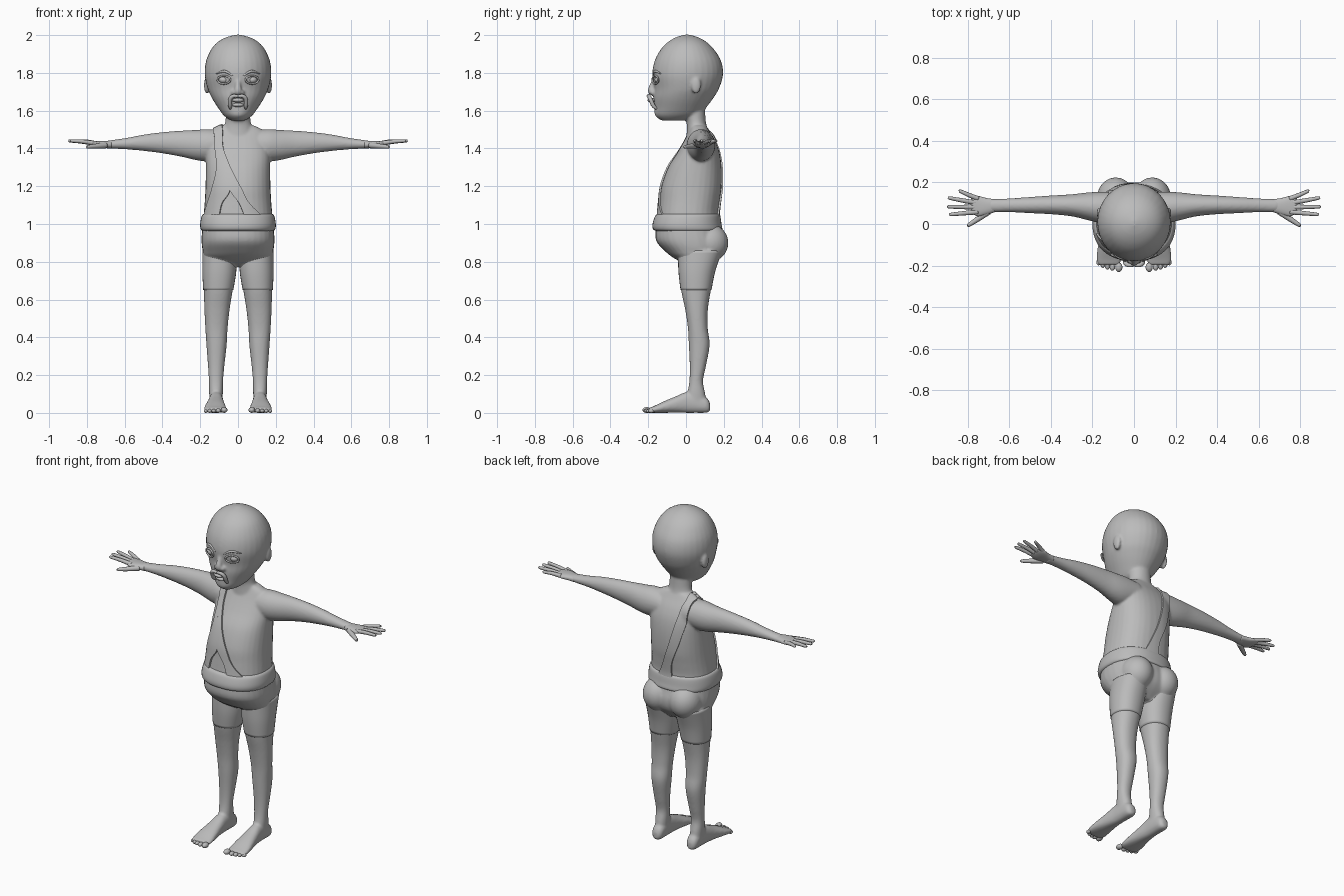
import bpy, bmesh, math
from mathutils import Vector

if "Cube" in bpy.data.objects:
    bpy.data.objects.remove(bpy.data.objects["Cube"], do_unlink=True)

GREY = (.5, .5, .5, 1)
clay = bpy.data.materials.new("clay grey")
clay.use_nodes = True
clay.diffuse_color = GREY
bsdf = next(n for n in clay.node_tree.nodes if n.type == "BSDF_PRINCIPLED")
bsdf.inputs["Base Color"].default_value = GREY
bsdf.inputs["Roughness"].default_value = .7


def finish(name, bm):
    bmesh.ops.recalc_face_normals(bm, faces=bm.faces)
    mesh = bpy.data.meshes.new(name)
    bm.to_mesh(mesh)
    bm.free()
    mesh.shade_smooth()
    mesh.materials.append(clay)
    ob = bpy.data.objects.new(name, mesh)
    bpy.context.collection.objects.link(ob)
    return ob


def spline(rows, steps):
    """Smooth interpolation through rows of numbers."""
    out = []
    for i in range(len(rows) - 1):
        a, b, c, d = rows[max(i - 1, 0)], rows[i], rows[i + 1], rows[min(i + 2, len(rows) - 1)]
        for k in range(steps):
            t = k / steps
            out.append([q + .5 * t * (r - p + t * (2 * p - 5 * q + 4 * r - s + t * (3 * (q - r) + s - p)))
                        for p, q, r, s in zip(a, b, c, d)])
    return out + [list(rows[-1])]


def loft(name, rings, axis="z", side=1, power=2.0, sides=32, steps=5):
    """Skin closed rings given as (position, u min, u max, v min, v max)."""
    bm = bmesh.new()
    loops = []
    for t, u0, u1, v0, v1 in spline(rings, steps):
        loop = []
        for k in range(sides):
            a = math.tau * k / sides
            c, s = math.cos(a), math.sin(a)
            u = (u0 + u1) / 2 + (u1 - u0) / 2 * math.copysign(abs(c) ** (2 / power), c)
            v = (v0 + v1) / 2 + (v1 - v0) / 2 * math.copysign(abs(s) ** (2 / power), s)
            x, y, z = {"z": (u, v, t), "x": (t, u, v), "y": (u, t, v)}[axis]
            loop.append(bm.verts.new((x * side, y, z)))
        loops.append(loop)
    for p, q in zip(loops, loops[1:]):
        for k in range(sides):
            j = (k + 1) % sides
            bm.faces.new((p[k], p[j], q[j], q[k]))
    bm.faces.new(loops[0])
    bm.faces.new(loops[-1])
    return finish(name, bm)


def round_rings(rows):
    """Turn (position, centre u, centre v, radius u, radius v) into bounds."""
    return [(t, u - a, u + a, v - b, v + b) for t, u, v, a, b in rows]


def symmetric(rows):
    """Turn (height, half width, front, back) into bounds."""
    return [(z, -w, w, f, b) for z, w, f, b in rows]


def ball(name, centre, size):
    bm = bmesh.new()
    bmesh.ops.create_icosphere(bm, subdivisions=4, radius=1)
    for v in bm.verts:
        v.co = Vector(centre) + Vector([p * q for p, q in zip(v.co, size)])
    return finish(name, bm)


def tube(name, points, radii, side=1, closed=False):
    """Tapered round tube along a smooth path."""
    path = list(points) + ([points[0]] if closed else [])
    rad = list(radii) + ([radii[0]] if closed else [])
    rows = spline([(*p, r) for p, r in zip(path, rad)], 5)
    bm = bmesh.new()
    loops = []
    for i, (x, y, z, r) in enumerate(rows):
        a, b = rows[max(i - 1, 0)], rows[min(i + 1, len(rows) - 1)]
        d = (Vector(b[:3]) - Vector(a[:3])).normalized()
        up = Vector((0, 1, 0)) if abs(d.y) < .8 else Vector((0, 0, 1))
        e = d.cross(up).normalized()
        f = d.cross(e)
        loop = []
        for k in range(12):
            t = math.tau * k / 12
            p = Vector((x, y, z)) + r * (math.cos(t) * e + math.sin(t) * f)
            loop.append(bm.verts.new((p.x * side, p.y, p.z)))
        loops.append(loop)
    for p, q in zip(loops, loops[1:]):
        for k in range(12):
            j = (k + 1) % 12
            bm.faces.new((p[k], p[j], q[j], q[k]))
    bm.faces.new(loops[0])
    bm.faces.new(loops[-1])
    return finish(name, bm)


# Torso, neck and head
TORSO = [(.775, .08, .02, .12), (.82, .17, -.065, .17), (.86, .187, -.115, .195), (.91, .193, -.157, .2),
         (.97, .19, -.16, .185), (1.05, .182, -.148, .172), (1.12, .176, -.14, .178), (1.2, .172, -.13, .188),
         (1.3, .17, -.095, .188), (1.38, .17, -.045, .177), (1.44, .16, -.01, .155), (1.49, .14, .015, .125),
         (1.52, .09, .025, .108)]
body = [loft("body", symmetric(TORSO), power=2.3)]
body.append(loft("neck", symmetric([(1.44, .1, 0, .13), (1.51, .078, .005, .112), (1.55, .066, 0, .104),
                                    (1.63, .066, -.02, .1)])))
body.append(loft("head", symmetric([
    (1.548, .04, -.13, 0), (1.575, .076, -.164, .07), (1.62, .109, -.168, .11), (1.67, .14, -.172, .147),
    (1.72, .162, -.17, .176), (1.79, .176, -.179, .196), (1.86, .17, -.167, .187), (1.92, .145, -.137, .152),
    (1.96, .112, -.1, .113), (1.987, .066, -.056, .068), (2.002, .012, -.01, .02)])))
body.append(tube("nose", [(0, -.165, 1.78), (0, -.176, 1.74), (0, -.183, 1.705), (0, -.175, 1.685)],
                 [.01, .014, .02, .012]))

LEG = [(.86, .01, .185, -.04, .19), (.75, .012, .186, -.037, .152), (.65, .028, .181, -.026, .132),
       (.55, .044, .178, -.005, .116), (.45, .055, .173, .01, .115), (.36, .06, .167, .015, .125),
       (.25, .072, .159, .02, .106), (.17, .079, .154, .018, .09), (.11, .08, .153, .008, .1),
       (.05, .082, .15, -.005, .11)]
ARM = round_rings([(.08, .08, 1.42, .075, .075), (.16, .08, 1.417, .075, .085), (.22, .085, 1.418, .067, .08),
                   (.3, .09, 1.425, .053, .069), (.4, .092, 1.43, .045, .056), (.5, .091, 1.43, .039, .043),
                   (.6, .09, 1.425, .033, .029), (.7, .088, 1.42, .031, .02)])
FOOT = round_rings([(.128, .115, .03, .014, .018), (.11, .115, .04, .032, .039), (.05, .115, .055, .036, .055),
                    (0, .116, .055, .038, .055), (-.06, .118, .043, .046, .042), (-.12, .12, .03, .056, .03),
                    (-.17, .121, .018, .06, .018), (-.197, .12, .014, .052, .012)])
PALM = round_rings([(.67, .088, 1.42, .031, .019), (.71, .085, 1.422, .04, .018), (.75, .086, 1.424, .049, .015),
                    (.775, .09, 1.427, .042, .011), (.785, .09, 1.428, .03, .006)])
# Base and tip of each finger (x, y)
FINGERS = [(.75, .122, .842, .158), (.76, .102, .893, .125), (.76, .081, .897, .083), (.75, .058, .887, .046)]
# Position, tip and radius of each toe
TOES = [(.073, -.208, .017), (.104, -.207, .013), (.128, -.203, .012), (.15, -.196, .011), (.17, -.184, .011)]

for s, label in ((1, "left"), (-1, "right")):
    body += [loft(label + "_leg", LEG, side=s, power=2.2), loft(label + "_arm", ARM, "x", s),
             loft(label + "_foot", FOOT, "y", s, 2.3),
             ball(label + "_buttock", (s * .088, .125, .9), (.09, .099, .1)),
             ball(label + "_nostril", (s * .02, -.174, 1.695), (.015, .016, .014)),
             ball(label + "_ear", (s * .165, .053, 1.735), (.015, .026, .046))]
    # Hands and toes
    loft(label + "_palm", PALM, "x", s, 2.3)
    for n, (x, y, tx, ty) in enumerate(FINGERS):
        mx, my = (x + tx) / 2, (y + ty) / 2
        tube(f"{label}_finger_{n}", [(x, y, 1.426), (mx, my, 1.436), (tx - .006, ty, 1.44), (tx, ty, 1.44)],
             [.012, .0105, .008, .003], s)
    tube(label + "_thumb", [(.7, .06, 1.417), (.75, .025, 1.412), (.795, -.005, 1.408), (.8, -.009, 1.408)],
         [.016, .013, .009, .003], s)
    for n, (x, y, r) in enumerate(TOES):
        ball(f"{label}_toe_{n}", (s * x, y, r * .9), (r, r * 1.35, r * .9))
    # Legging ending above the knee
    hem = [(z, a - .003, b + .003, c - .003, d + .003) for z, a, b, c, d in LEG[:3]]
    loft(label + "_legging", hem, side=s, power=2.2)
    # Eyes, lids and brows
    ball(label + "_eye", (s * .075, -.142, 1.763), (.026, .024, .02))
    lid = []
    for k in range(10):
        a = math.tau * k / 10
        x = .075 + .034 * math.cos(a)
        lid.append((x, -.163 + (x - .075) * .45, 1.763 + .021 * math.sin(a)))
    tube(label + "_eyelid", lid, [.005] * 10, s, True)
    tube(label + "_brow", [(.028, -.173, 1.785), (.07, -.162, 1.808), (.115, -.132, 1.796)], [.004, .007, .003], s)
    # Corner fold of the mouth
    tube(label + "_mouth_fold", [(0, -.197, 1.676), (.026, -.198, 1.677), (.041, -.188, 1.66), (.042, -.172, 1.625),
                                 (.04, -.155, 1.61)], [.008, .01, .011, .01, .006], s)

# Lips
ball("upper_lip", (0, -.178, 1.655), (.032, .026, .012))
ball("lower_lip", (0, -.167, 1.63), (.03, .02, .011))

# Fuse the body into one smooth skin
bpy.ops.object.select_all(action="DESELECT")
for ob in body:
    ob.select_set(True)
bpy.context.view_layer.objects.active = body[0]
bpy.ops.object.join()
skin = body[0]
fuse = skin.modifiers.new("fuse", "REMESH")
fuse.mode, fuse.voxel_size, fuse.use_smooth_shade = "VOXEL", .007, True
relax = skin.modifiers.new("relax", "SMOOTH")
relax.factor, relax.iterations = .5, 5

# Waistband
loft("waistband", symmetric([(.962, .185, -.155, .18), (.972, .197, -.174, .192), (1.0, .2, -.177, .188),
                             (1.043, .192, -.163, .181), (1.055, .178, -.145, .168)]), power=2.3, sides=48)


def torso_y(x, z, front):
    """Depth of the torso wall at a given width and height."""
    for (z0, w0, f0, b0), (z1, w1, f1, b1) in zip(TORSO, TORSO[1:]):
        if z0 <= z <= z1:
            t = (z - z0) / (z1 - z0)
            w, f, b = w0 + t * (w1 - w0), f0 + t * (f1 - f0), b0 + t * (b1 - b0)
            h = math.sqrt(max(.1, 1 - (x / w) ** 2)) * (b - f) / 2
            return (f + b) / 2 - h if front else (f + b) / 2 + h
    return .07


def strap(name, rows, front):
    """Cloth strip on the torso, rows are (height, one edge, other edge)."""
    bm = bmesh.new()
    grid = []
    for z, a, b in spline(rows, 8):
        xs = [a + (b - a) * k / 6 for k in range(7)]
        grid.append([bm.verts.new((x, torso_y(x, z, front), z)) for x in xs])
    for p, q in zip(grid, grid[1:]):
        for k in range(6):
            bm.faces.new((p[k], p[k + 1], q[k + 1], q[k]))
    ob = finish(name, bm)
    wrap = ob.modifiers.new("wrap", "SHRINKWRAP")
    wrap.target, wrap.wrap_method, wrap.wrap_mode = skin, "NEAREST_SURFACEPOINT", "ABOVE_SURFACE"
    wrap.offset = .003
    thick = ob.modifiers.new("thick", "SOLIDIFY")
    thick.thickness, thick.offset = .012, 0
    ob.modifiers.new("crisp", "EDGE_SPLIT").split_angle = math.radians(50)


# Shoulder strap: two front tails around an opening, one back tail
strap("strap_front_outer", [(1.53, -.13, -.103), (1.49, -.13, -.103), (1.4, -.119, -.098), (1.29, -.108, -.07),
                            (1.18, -.13, -.042), (1.11, -.152, -.08), (1.03, -.177, -.097)], True)
strap("strap_front_inner", [(1.53, -.105, -.08), (1.49, -.105, -.08), (1.4, -.1, -.076), (1.29, -.072, -.035),
                            (1.18, -.044, .022), (1.11, .005, .058), (1.03, .037, .13)], True)
strap("strap_back", [(1.53, -.13, -.08), (1.49, -.13, -.08), (1.4, -.115, -.06), (1.25, -.075, -.02),
                     (1.12, -.03, .027), (1.03, -.03, .065)], False)
